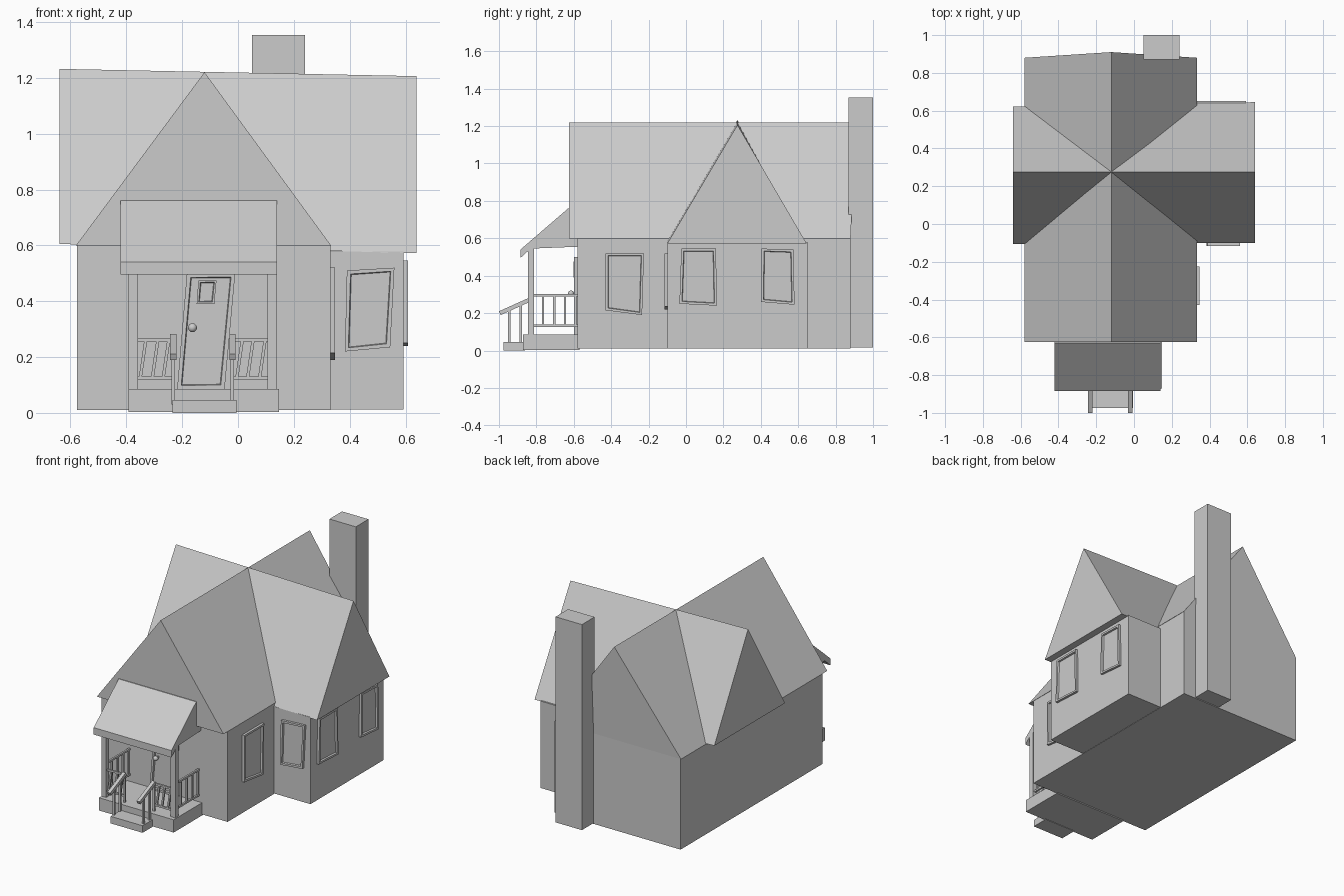
import bpy, bmesh
from mathutils import Vector

if "Cube" in bpy.data.objects:
    bpy.data.objects.remove(bpy.data.objects["Cube"])

grey = bpy.data.materials.new("plain grey")
grey.diffuse_color = (0.6, 0.6, 0.6, 1)
grey.use_nodes = True
grey.node_tree.nodes["Principled BSDF"].inputs["Base Color"].default_value = grey.diffuse_color


def finish(name, bm, recalc=True):
    if recalc:
        bmesh.ops.recalc_face_normals(bm, faces=bm.faces[:])
    me = bpy.data.meshes.new(name)
    bm.to_mesh(me)
    bm.free()
    me.materials.append(grey)
    ob = bpy.data.objects.new(name, me)
    bpy.context.collection.objects.link(ob)
    return ob


def loft(name, a, b):
    """Closed solid between two matching outlines."""
    bm = bmesh.new()
    va = [bm.verts.new(p) for p in a]
    vb = [bm.verts.new(p) for p in b]
    n = len(a)
    for i in range(n):
        j = (i + 1) % n
        bm.faces.new((va[i], va[j], vb[j], vb[i]))
    bm.faces.new(va[::-1])
    bm.faces.new(vb)
    return finish(name, bm)


def box(name, x0, x1, y0, y1, z0, z1):
    ring = [(x0, y0), (x1, y0), (x1, y1), (x0, y1)]
    return loft(name, [(x, y, z0) for x, y in ring], [(x, y, z1) for x, y in ring])


def beam(name, a, b, w):
    """Square bar from a to b."""
    a, b = Vector(a), Vector(b)
    d = (b - a).normalized()
    side = Vector((1, 0, 0)) if abs(d.x) < 0.7 else Vector((0, 1, 0))
    u = (side - d * side.dot(d)).normalized() * w / 2
    v = d.cross(u)
    ring = [u + v, v - u, -u - v, u - v]
    return loft(name, [a + r for r in ring], [b + r for r in ring])


def framed_panel(name, quad, wall, axis, depth=0.016, border=0.018):
    """Raised frame with a sunken pane; quad is (u, z) counter-clockwise from outside."""
    bm = bmesh.new()
    out = Vector((1, 0, 0)) if axis == 'x' else Vector((0, -1, 0))
    pts = [Vector((wall, u, z)) if axis == 'x' else Vector((u, wall, z)) for u, z in quad]
    back = [bm.verts.new(p - out * 0.004) for p in pts]
    front = [bm.verts.new(p + out * depth) for p in pts]
    for i in range(4):
        j = (i + 1) % 4
        bm.faces.new((back[i], back[j], front[j], front[i]))
    f = bm.faces.new(front)
    bm.normal_update()
    bmesh.ops.inset_individual(bm, faces=[f], thickness=border)
    bmesh.ops.inset_individual(bm, faces=[f], thickness=0.004, depth=-0.011)
    return finish(name, bm, False)


# Walls
box("main_walls", -0.577, 0.331, -0.58, 0.88, 0.01, 0.6)
box("wing_walls", 0.3, 0.592, -0.1, 0.652, 0.012, 0.578)

# Crossing gable roofs
loft("main_roof",
     [(-0.58, -0.625, 0.6), (0.333, -0.625, 0.6), (-0.12, -0.625, 1.22)],
     [(-0.58, 0.88, 0.6), (0.333, 0.88, 0.6), (-0.12, 0.91, 1.22)])
loft("cross_roof",
     [(-0.64, -0.105, 0.605), (-0.64, 0.622, 0.605), (-0.64, 0.275, 1.232)],
     [(0.64, -0.1, 0.572), (0.64, 0.645, 0.572), (0.64, 0.275, 1.206)])

# Chimney
box("chimney", 0.05, 0.24, 0.87, 1.0, 0.015, 1.354)

# Windows
framed_panel("main_window", [(-0.43, 0.215), (-0.235, 0.19), (-0.225, 0.52), (-0.43, 0.52)], 0.331, 'x')
framed_panel("wing_window_a", [(-0.035, 0.25), (0.165, 0.24), (0.16, 0.545), (-0.025, 0.545)], 0.592, 'x')
framed_panel("wing_window_b", [(0.4, 0.26), (0.58, 0.245), (0.575, 0.54), (0.405, 0.545)], 0.592, 'x')
framed_panel("wing_front_window", [(0.383, 0.22), (0.545, 0.235), (0.56, 0.52), (0.39, 0.51)], -0.1, 'y')

# Leaning front door with a little window and knob
framed_panel("door", [(-0.218, 0.085), (-0.048, 0.085), (-0.01, 0.5), (-0.183, 0.5)], -0.58, 'y', 0.02, 0.02)
framed_panel("door_window", [(-0.148, 0.39), (-0.085, 0.39), (-0.077, 0.475), (-0.142, 0.475)],
             -0.589, 'y', 0.012, 0.01)
bm = bmesh.new()
bmesh.ops.create_uvsphere(bm, u_segments=16, v_segments=10, radius=0.016)
bmesh.ops.translate(bm, verts=bm.verts[:], vec=(-0.163, -0.615, 0.305))
for f in bm.faces:
    f.smooth = True
finish("door_knob", bm)
beam("knob_stem", (-0.163, -0.58, 0.305), (-0.163, -0.61, 0.305), 0.012)

# Porch roof, floor and step
prof = [(-0.58, 0.76), (-0.63, 0.76), (-0.885, 0.54), (-0.885, 0.495), (-0.83, 0.545), (-0.58, 0.555)]
loft("porch_roof", [(-0.42, y, z) for y, z in prof], [(0.14, y, z) for y, z in prof])
box("porch_floor", -0.392, 0.147, -0.872, -0.57, 0.003, 0.086)
box("porch_step", -0.235, -0.005, -0.975, -0.86, 0.0, 0.046)

# Posts, railings and step handrails, repeated on both sides
for tag, post_x, hand_x in (("left", -0.376, -0.232), ("right", 0.123, -0.02)):
    box(tag + "_post", post_x - 0.017, post_x + 0.017, -0.845, -0.813, 0.08, 0.55)
    # side railing
    for z in (0.132, 0.296):
        beam(tag + "_side_rail", (post_x, -0.82, z), (post_x, -0.575, z), 0.012)
    for y in (-0.765, -0.705, -0.647, -0.592):
        beam(tag + "_side_baluster", (post_x, y, 0.132), (post_x, y, 0.296), 0.012)
    # front railing with leaning balusters
    for z in (0.125, 0.262):
        beam(tag + "_front_rail", (post_x, -0.83, z), (hand_x, -0.83, z), 0.012)
    for t in (0.25, 0.55, 0.82):
        x = post_x + (hand_x - post_x) * t
        beam(tag + "_front_baluster", (x - 0.01, -0.83, 0.125), (x + 0.01, -0.83, 0.262), 0.011)
    # sloping handrail
    beam(tag + "_handrail", (hand_x, -0.995, 0.2), (hand_x, -0.835, 0.272), 0.022)
    beam(tag + "_handrail_post_front", (hand_x, -0.945, 0.03), (hand_x, -0.945, 0.222), 0.012)
    beam(tag + "_handrail_post_back", (hand_x, -0.883, 0.03), (hand_x, -0.883, 0.25), 0.012)
    beam(tag + "_handrail_end_post", (hand_x, -0.835, 0.08), (hand_x, -0.835, 0.27), 0.012)
